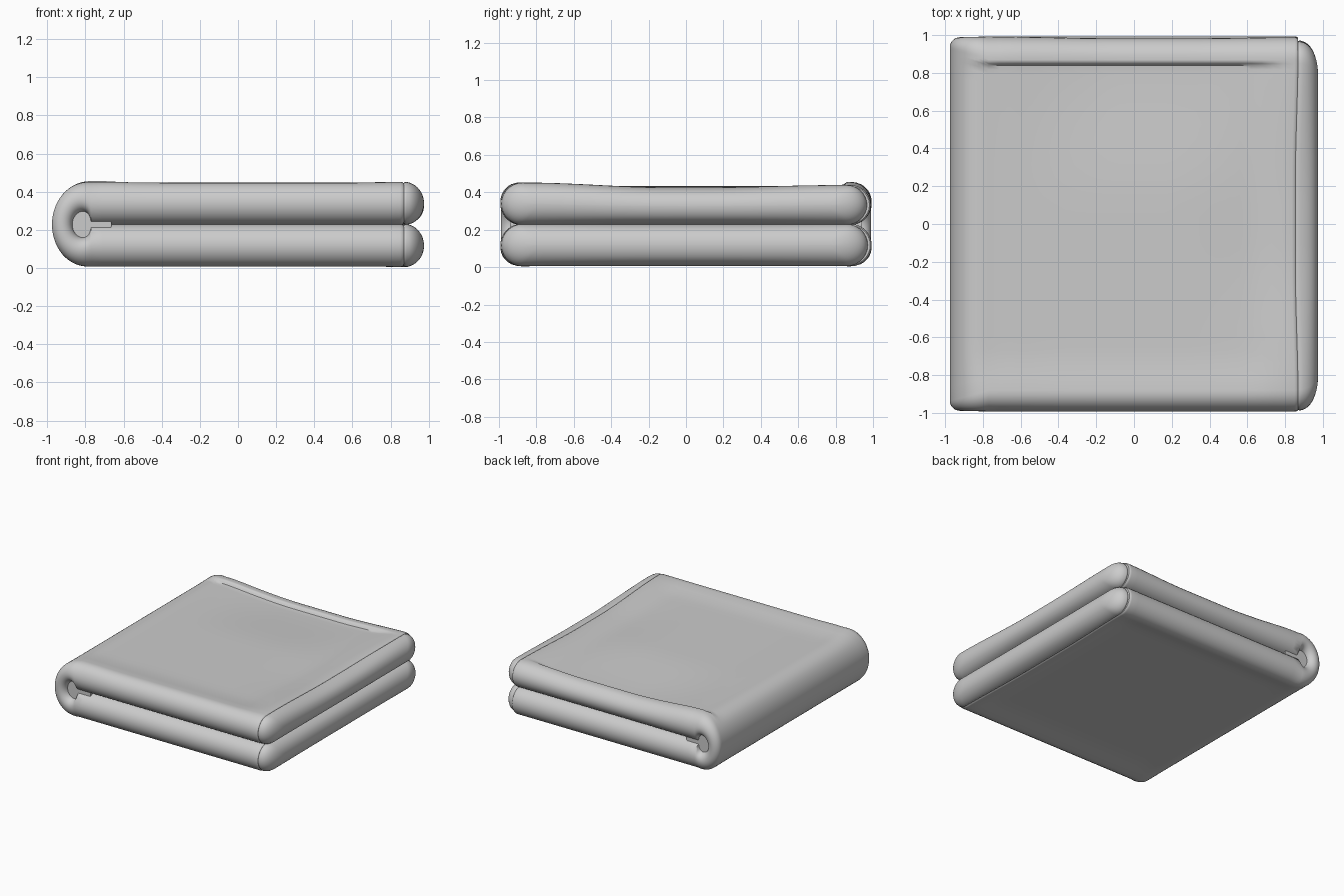
import bpy, bmesh, math
from mathutils import Vector

cube = bpy.data.objects.get("Cube")
if cube:
    bpy.data.objects.remove(cube, do_unlink=True)

fabric = bpy.data.materials.new("grey fabric")
fabric.use_nodes = True
grey = (0.6, 0.6, 0.6, 1)
fabric.diffuse_color = grey
fabric.node_tree.nodes["Principled BSDF"].inputs["Base Color"].default_value = grey

MID = 0.228          # height of the line between the two layers
HALF = 0.224         # outer half height of the folded stack
THICK = 0.227        # thickness of one layer
WIDTH = 0.993        # half width along y
SEAM = 0.87          # x of the seam in front of the hems
FOLD = -0.77         # x where the fold starts

# spacing across the flat part, with a tight cluster at the stitched back line
ACROSS = [-1 + 0.08 * i for i in range(24)] + [0.90, 0.93, 0.955, 0.966, 0.978, 0.988, 1.0]


def smooth(a, b, x):
    t = max(0.0, min(1.0, (x - a) / (b - a)))
    return t * t * (3 - 2 * t)


def section(outer, normal, thick, width, end):
    """Closed pill-shaped ring; normal points to the outer side of the fold."""
    h, flat = thick / 2, width - end
    yv = [(flat * f, h) for f in ACROSS]
    yv += [(flat + end * math.sin(a), h * math.cos(a))
           for a in (math.pi * i / 14 for i in range(1, 14))]
    yv += [(flat * f, -h) for f in reversed(ACROSS)]
    yv += [(-flat - end * math.sin(a), -h * math.cos(a))
           for a in (math.pi * i / 14 for i in range(1, 14))]
    centre = outer - normal * h
    return [Vector((centre.x + normal.x * v, y, centre.z + normal.z * v)) for y, v in yv]


def sag(p):
    """Sink the panels inside a soft rim and let the upper edges droop."""
    x, y = p.x, p.y
    rim = smooth(-0.96, -0.68, y) * smooth(-0.95, -0.72, x)
    outer = smooth(0.13, 0.2, abs(p.z - MID))
    if p.z > MID:
        panel = rim * (1 - smooth(0.6, 0.84, x)) * (1 - smooth(0.835, 0.86, y))
        back = smooth(-0.8, -0.1, x) * (1 - 0.6 * smooth(0.3, 0.9, x)) * smooth(0.1, 0.86, y)
        right = smooth(0.2, 0.9, x) * (1 - smooth(0.1, 0.85, abs(y)))
        droop = 0.032 * back + 0.026 * right
        p.z -= droop * (p.z - MID) / HALF
        p.z -= 0.026 * panel * outer
        p.z += 0.005 * math.exp(-((x + 0.7) / 0.15) ** 2) * outer
        p.y -= 0.01 * back * smooth(0.88, 0.97, y)
    else:
        panel = rim * (1 - smooth(0.7, 0.88, x)) * (1 - smooth(0.75, 0.95, y))
        p.z += 0.02 * panel * outer
    # the seam edge bows slightly inward at the middle of the side
    p.x -= 0.015 * smooth(0.6, 0.87, x) * (1 - smooth(0.88, 0.96, x)) * (1 - smooth(0.2, 0.95, abs(y)))
    return p


def loft(name, rings):
    bm = bmesh.new()
    loops = [[bm.verts.new(sag(p)) for p in ring] for ring in rings]
    n = len(loops[0])
    for a, b in zip(loops, loops[1:]):
        for i in range(n):
            j = (i + 1) % n
            bm.faces.new((a[i], a[j], b[j], b[i]))
    bm.faces.new(loops[0])
    bm.faces.new(list(reversed(loops[-1])))
    bmesh.ops.recalc_face_normals(bm, faces=bm.faces)
    mesh = bpy.data.meshes.new(name)
    bm.to_mesh(mesh)
    bm.free()
    obj = bpy.data.objects.new(name, mesh)
    bpy.context.collection.objects.link(obj)
    mesh.materials.append(fabric)
    bpy.ops.object.select_all(action='DESELECT')
    obj.select_set(True)
    bpy.context.view_layer.objects.active = obj
    bpy.ops.object.shade_smooth_by_angle(angle=math.radians(45))


def layer_ring(x, side, inset=0.0, width=WIDTH):
    t = THICK - 2 * inset
    outer = Vector((x, 0, MID + side * (HALF - inset)))
    return section(outer, Vector((0, 0, side)), t, width - inset, t / 2)


# folded body: upper layer, thin turn on the left, lower layer
xs = [SEAM - 0.02 - (SEAM - 0.02 - FOLD) * i / 28 for i in range(29)]
body = [layer_ring(SEAM - 0.001, 1, 0.008), layer_ring(SEAM - 0.008, 1, 0.002)]
body += [layer_ring(x, 1) for x in xs]
for i in range(1, 28):
    a = math.pi * i / 28
    s, c = math.sin(a), math.cos(a)
    t = THICK - 0.12 * s ** 0.8
    normal = Vector((-s / 0.205, 0, c / HALF)).normalized()
    outer = Vector((FOLD - 0.205 * s ** 0.92, 0, MID + HALF * c))
    body.append(section(outer, normal, t, WIDTH - 0.004 * s, t / 2))
body += [layer_ring(x, -1) for x in reversed(xs)]
body += [layer_ring(SEAM - 0.008, -1, 0.002), layer_ring(SEAM - 0.001, -1, 0.008)]
loft("folded_blanket", body)

# tucked cloth filling the hollow of the fold
bpy.ops.mesh.primitive_cylinder_add(vertices=24, radius=0.085, depth=1.88,
                                    location=(-0.79, 0, MID), rotation=(math.pi / 2, 0, 0))
tuck = bpy.context.object
tuck.name = "inner_tuck"
tuck.scale.x = 1.5
tuck.data.materials.append(fabric)
bpy.ops.object.shade_smooth_by_angle(angle=math.radians(45))

# rounded hems closing the right end of each layer
for name, side in (("upper_hem", 1), ("lower_hem", -1)):
    rings = [layer_ring(SEAM - 0.001, side, 0.008, 0.984), layer_ring(SEAM + 0.006, side, 0.002, 0.982)]
    for i in range(1, 13):
        a = math.radians(88) * i / 12
        inset = THICK / 2 * (1 - math.cos(a))
        t = THICK - 2 * inset
        outer = Vector((SEAM + 0.105 * math.sin(a), 0, MID + side * (HALF - inset)))
        width = 0.979 - 0.19 * (1 - math.cos(a)) ** 1.1
        rings.append(section(outer, Vector((0, 0, side)), t, width, 0.03 + t * 0.36))
    loft(name, [[p + Vector((0, -0.008, 0)) for p in ring] for ring in rings])
